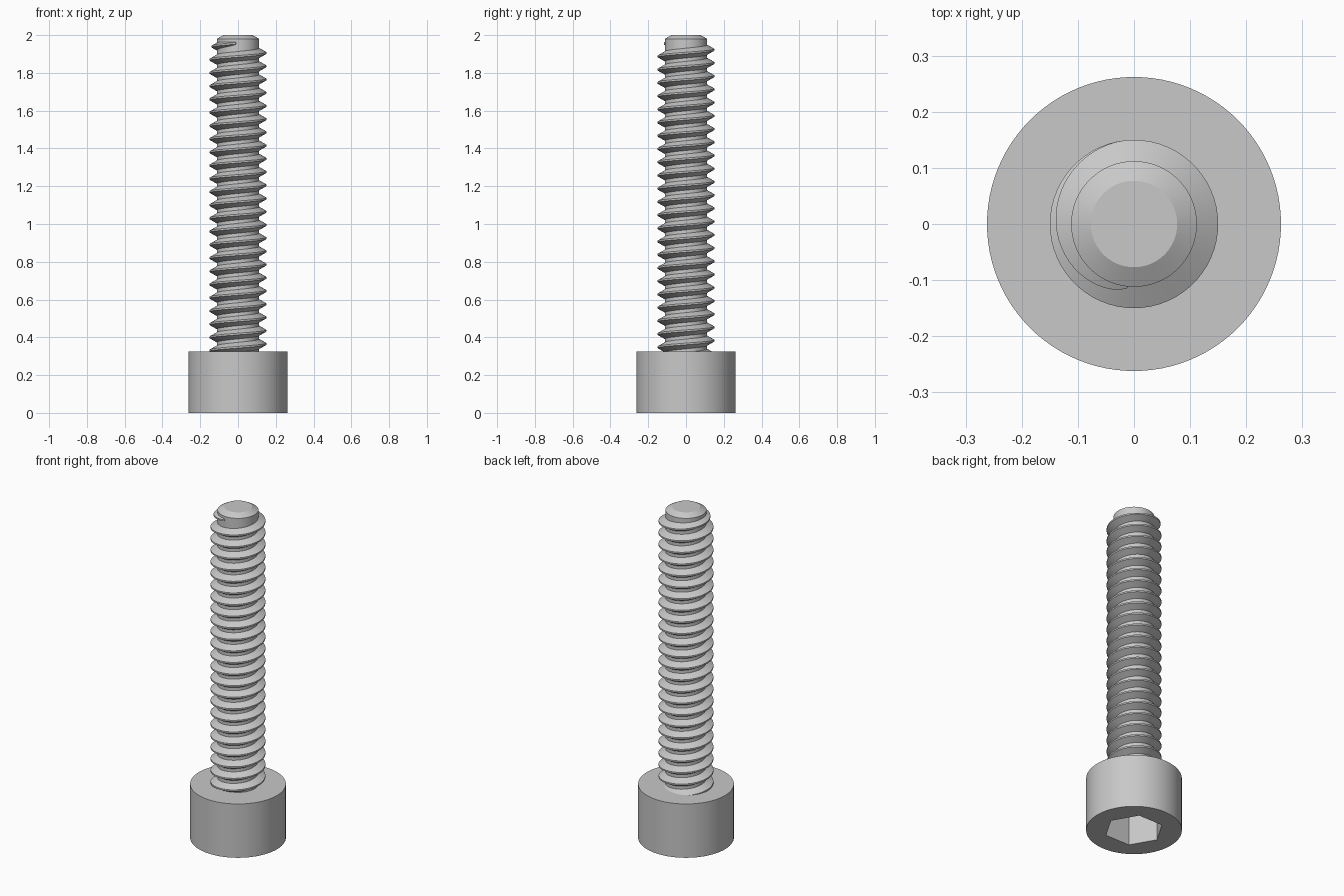
import bpy
import bmesh
from math import cos, sin, pi, tau, radians, sqrt

cube = bpy.data.objects.get("Cube")
if cube:
    bpy.data.objects.remove(cube)

SEG = 96
HEAD_R, HEAD_H = 0.262, 0.325
ROOT_R, CREST_R = 0.112, 0.15
PITCH = 0.07

steel = bpy.data.materials.new("steel_grey")
steel.use_nodes = True
grey = (0.58, 0.58, 0.58, 1)
steel.diffuse_color = grey
steel.node_tree.nodes["Principled BSDF"].inputs["Base Color"].default_value = grey


def circle(r):
    return lambda a: r


def hexagon(r):
    # polar radius of a hexagon with a corner on the x axis
    return lambda a: r * cos(pi / 6) / cos(a % (pi / 3) - pi / 6)


def finish(name, bm):
    bmesh.ops.recalc_face_normals(bm, faces=bm.faces)
    mesh = bpy.data.meshes.new(name)
    bm.to_mesh(mesh)
    bm.free()
    mesh.materials.append(steel)
    obj = bpy.data.objects.new(name, mesh)
    bpy.context.collection.objects.link(obj)
    bpy.ops.object.select_all(action="DESELECT")
    obj.select_set(True)
    bpy.context.view_layer.objects.active = obj
    bpy.ops.object.shade_smooth_by_angle(angle=radians(25))
    return obj


def loft(name, rings):
    """Skin a stack of (outline, z) rings and cap both ends."""
    bm = bmesh.new()
    loops = []
    for outline, z in rings:
        angles = [tau * i / SEG for i in range(SEG)]
        loops.append([bm.verts.new((outline(a) * cos(a), outline(a) * sin(a), z))
                      for a in angles])
    for low, high in zip(loops, loops[1:]):
        for i in range(SEG):
            j = (i + 1) % SEG
            bm.faces.new((low[i], low[j], high[j], high[i]))
    bm.faces.new(loops[0])
    bm.faces.new(loops[-1])
    return finish(name, bm)


# Cylindrical head with a hexagonal socket in its underside
loft("socket_head", [
    (hexagon(0.163), 0.2),
    (hexagon(0.163), 0),
    (circle(HEAD_R), 0),
    (circle(HEAD_R), HEAD_H),
])

# Shank with a chamfered tip
loft("shank", [
    (circle(ROOT_R), HEAD_H - 0.05),
    (circle(ROOT_R), 1.98),
    (circle(0.077), 2),
])


# Right-handed helical thread that fades out near the tip
def build_thread():
    bm = bmesh.new()
    steps = 60
    first = -23 * steps
    end = radians(265)
    fade = radians(165)
    last = int(end / tau * steps)
    sections = []
    for i in range(first, last + 1):
        a = tau * i / steps
        t = min(1, sqrt(max(0, end - a) / fade))
        z = 1.905 + PITCH * a / tau
        crest = ROOT_R + (CREST_R - ROOT_R) * t
        flat = 0.0045
        base = flat + 0.0215 * t
        sunk = ROOT_R - 0.002
        profile = [(sunk, -base - 0.001), (crest, -flat),
                   (crest, flat), (sunk, base + 0.001)]
        sections.append([bm.verts.new((r * cos(a), r * sin(a), z + dz))
                         for r, dz in profile])
    for p, q in zip(sections, sections[1:]):
        for k in range(4):
            m = (k + 1) % 4
            bm.faces.new((p[k], p[m], q[m], q[k]))
    bm.faces.new(sections[0])
    bm.faces.new(sections[-1])
    return finish("thread", bm)


build_thread()
